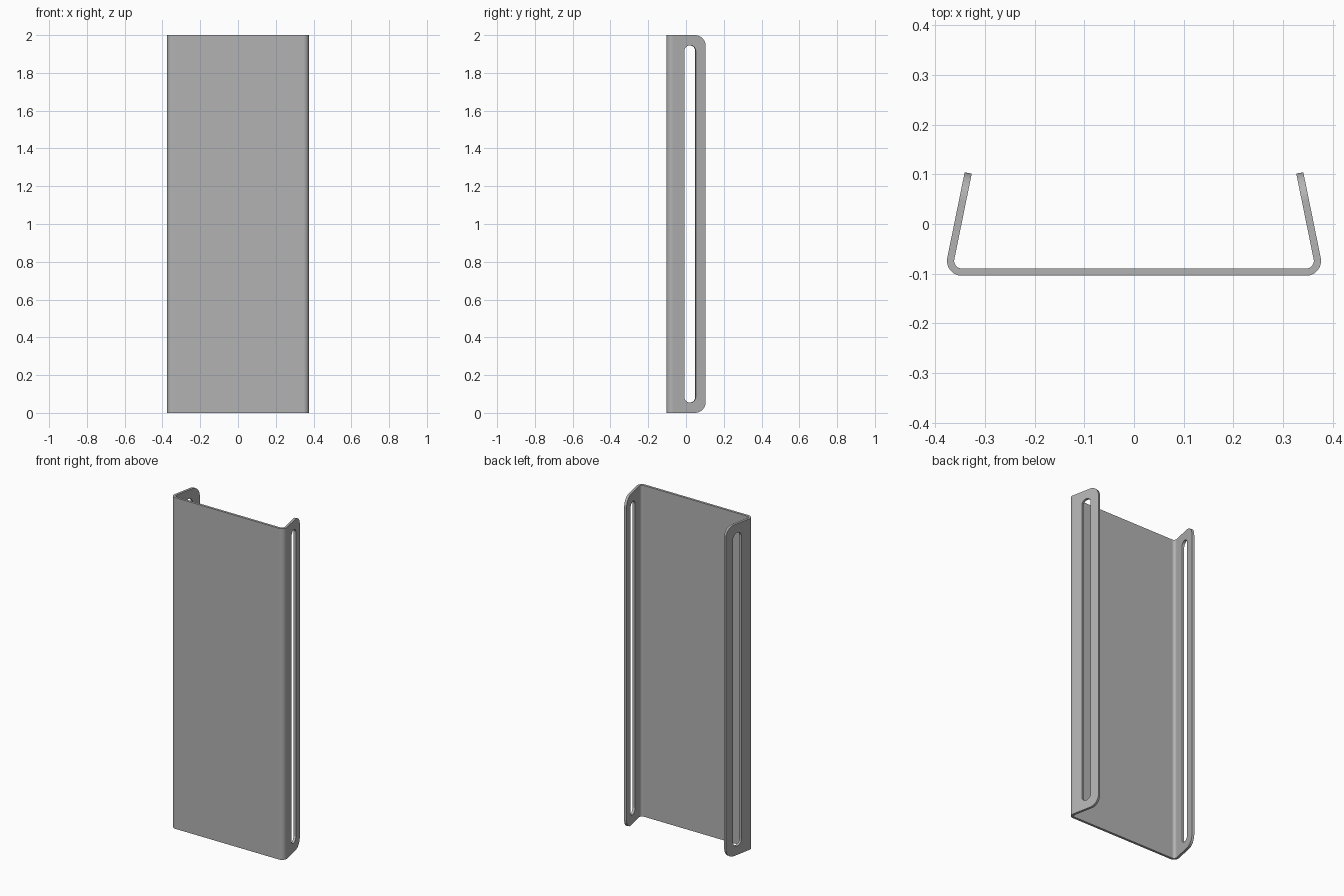
import bpy, bmesh, math
from mathutils import Matrix, Vector

cube = bpy.data.objects.get("Cube")
if cube:
    bpy.data.objects.remove(cube)

HEIGHT = 2.0
THICK = 0.0145
BEND_R = 0.03             # outer bend radius
HALF_Y = 0.104
TILT = math.radians(11.5)  # flanges lean inward
CORNER_R = 0.058
SLOT_R = 0.031
CENTRE = Vector((0.346, BEND_R - HALF_Y))
NORMAL = Vector((math.cos(TILT), math.sin(TILT)))
ALONG = Vector((-math.sin(TILT), math.cos(TILT)))
REACH = (HALF_Y - CENTRE.y - BEND_R * NORMAL.y) / ALONG.y

steel = bpy.data.materials.new("grey steel")
steel.use_nodes = True
steel.diffuse_color = (0.45, 0.45, 0.45, 1)
steel.node_tree.nodes["Principled BSDF"].inputs["Base Color"].default_value = (0.45, 0.45, 0.45, 1)


def make_object(name, bm):
    bmesh.ops.recalc_face_normals(bm, faces=bm.faces)
    mesh = bpy.data.meshes.new(name)
    bm.to_mesh(mesh)
    bm.free()
    mesh.materials.append(steel)
    obj = bpy.data.objects.new(name, mesh)
    bpy.context.collection.objects.link(obj)
    return obj


def round_edges(bm, edges, radius):
    bmesh.ops.bevel(bm, geom=edges, offset=radius, offset_type='OFFSET',
                    segments=12, profile=0.5, affect='EDGES')


def half_path(radius, steps=14):
    """Bend arc at the given radius, then the flange tip."""
    pts = []
    for i in range(steps + 1):
        a = -math.pi / 2 + (math.pi / 2 + TILT) * i / steps
        pts.append(CENTRE + radius * Vector((math.cos(a), math.sin(a))))
    return pts + [CENTRE + radius * NORMAL + ALONG * REACH]


def mirrored(pts):
    return [Vector((-p.x, p.y)) for p in reversed(pts)]


# Folded sheet: bent profile extruded upward
outer = half_path(BEND_R)
inner = half_path(BEND_R - THICK)
profile = mirrored(outer) + outer + list(reversed(mirrored(inner) + inner))
bm = bmesh.new()
base = bm.faces.new([bm.verts.new((p.x, p.y, 0)) for p in profile])
ext = bmesh.ops.extrude_face_region(bm, geom=[base])
top = [v for v in ext["geom"] if isinstance(v, bmesh.types.BMVert)]
bmesh.ops.translate(bm, verts=top, vec=(0, 0, HEIGHT))

# Rounded corners at the flange tips
tips = [e for e in bm.edges
        if all(v.co.y > HALF_Y - 0.01 for v in e.verts)
        and abs(e.verts[0].co.z - e.verts[1].co.z) < 0.001]
round_edges(bm, tips, CORNER_R)
panel = make_object("folded_panel", bm)

# Long round-ended slot through each flange
for side in (1, -1):
    bm = bmesh.new()
    bmesh.ops.create_cube(bm, size=1, matrix=Matrix.Diagonal((0.1, 2 * SLOT_R, 1.892, 1)))
    ends = [e for e in bm.edges if abs(e.verts[0].co.x - e.verts[1].co.x) > 0.05]
    round_edges(bm, ends, SLOT_R * 0.995)
    mid = CENTRE + NORMAL * (BEND_R - THICK / 2)
    mid += ALONG * (0.02 - mid.y) / ALONG.y
    bm.transform(Matrix.Translation((side * mid.x, mid.y, HEIGHT / 2))
                 @ Matrix.Rotation(side * TILT, 4, 'Z'))
    cutter = make_object("slot_cutter", bm)
    cutter.hide_render = True
    cut = panel.modifiers.new("slot", 'BOOLEAN')
    cut.operation = 'DIFFERENCE'
    cut.solver = 'EXACT'
    cut.object = cutter
    bpy.context.view_layer.objects.active = panel
    bpy.ops.object.modifier_apply(modifier=cut.name)
    bpy.data.objects.remove(cutter)

# Smooth bends, crisp sheet edges
bpy.ops.object.select_all(action='DESELECT')
panel.select_set(True)
bpy.context.view_layer.objects.active = panel
bpy.ops.object.shade_smooth_by_angle(angle=math.radians(30))
weighted = panel.modifiers.new("flat_panels", 'WEIGHTED_NORMAL')
weighted.keep_sharp = True
